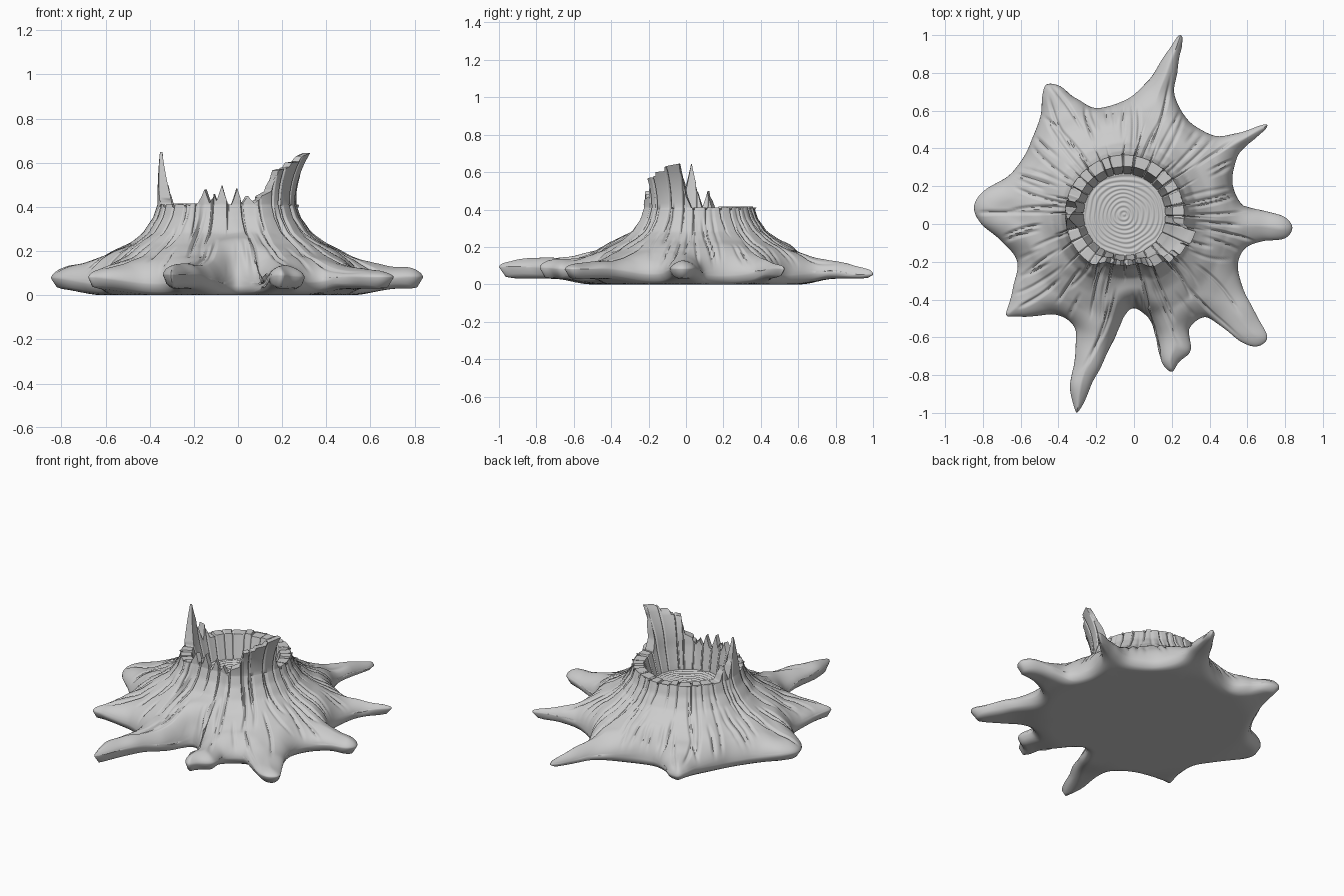
import bpy, bmesh, math, random
from mathutils import Vector, kdtree, noise

if "Cube" in bpy.data.objects:
    bpy.data.objects.remove(bpy.data.objects["Cube"])

random.seed(4)
N = 760                       # columns around the stump
CX, CY = -0.05, 0.05          # centre of the trunk
RIM_R, RIM_Z, FLOOR_R, FLOOR_Z = 0.315, 0.41, 0.215, 0.27

# Root outline seen from above, counter-clockwise
OUTLINE = [(.84, -.02), (.80, .03), (.68, .07), (.57, .11), (.52, .22), (.55, .36), (.64, .45),
    (.705, .52), (.66, .52), (.54, .48), (.43, .465), (.30, .54), (.215, .68), (.23, .82),
    (.26, .97), (.235, 1.0), (.17, .91), (.08, .76), (-.03, .67), (-.20, .615), (-.31, .66),
    (-.39, .73), (-.46, .74), (-.48, .68), (-.50, .55), (-.57, .38), (-.67, .25), (-.80, .17),
    (-.845, .09), (-.81, 0), (-.70, -.09), (-.62, -.20), (-.64, -.35), (-.68, -.48),
    (-.60, -.485), (-.42, -.48), (-.31, -.55), (-.31, -.68), (-.335, -.85), (-.315, -.99),
    (-.28, -.98), (-.21, -.82), (-.11, -.62), (-.02, -.45), (.07, -.49), (.13, -.62),
    (.15, -.74), (.20, -.785), (.24, -.73), (.30, -.67), (.29, -.55), (.38, -.49), (.48, -.56),
    (.62, -.645), (.69, -.63), (.70, -.57), (.62, -.43), (.55, -.25), (.58, -.14),
    (.68, -.09), (.80, -.075)]
# Bark height against distance from the trunk centre
SLOPE = [(.30, .41), (.315, .41), (.335, .35), (.38, .285), (.45, .235), (.55, .18), (.65, .15),
         (.75, .135), (.89, .118), (1.1, .10)]
# Broken rim: tall splinter wall (degrees, height) and spikes (degrees, half width, height)
WALL = [(-66, .41), (-60, .45), (-51, .47), (-48, .565), (-37, .58), (-36, .6), (-27, .605),
        (-26, .63), (-13, .645), (-9, .47), (-4, .41)]
SPIKES = [(184, 12, .65), (166, 6, .5), (-112, 6, .48), (-103, 5, .46), (-95, 7, .5),
          (-80, 6, .485), (-70, 6, .45)]
PLANKS = [math.tau * (i + random.uniform(-.25, .25)) / 28 for i in range(28)]
PLANK_DZ = [random.uniform(-.01, .008) for _ in PLANKS]


def interp(table, x):
    for (a, u), (b, v) in zip(table, table[1:]):
        if x <= b:
            return u + (v - u) * max(0, (x - a) / (b - a))
    return table[-1][1]


def smooth(a, b, x):
    x = min(1, max(0, (x - a) / (b - a)))
    return x * x * (3 - 2 * x)


def angle_gap(a, b, turn=math.tau):
    return (a - b + turn / 2) % turn - turn / 2


def resample(points, count):
    """Smooth closed curve through the points, evenly spaced."""
    fine, m = [], len(points)
    P = [Vector(p) for p in points]
    for i in range(m):
        a, b, c, d = (P[(i + k) % m] for k in (-1, 0, 1, 2))
        for j in range(30):
            t = j / 30
            fine.append(.5 * (2 * b + (c - a) * t + (2*a - 5*b + 4*c - d) * t*t
                              + (3*b - a - 3*c + d) * t**3))
    fine.append(fine[0])
    total = sum((q - p).length for p, q in zip(fine, fine[1:]))
    out, run = [], 0
    for p, q in zip(fine, fine[1:]):
        seg = (q - p).length
        while len(out) < count and len(out) * total / count < run + seg:
            out.append(p.lerp(q, (len(out) * total / count - run) / seg))
        run += seg
    return out


edge = resample(OUTLINE, N)
tree = kdtree.KDTree(3 * N)
for i, p in enumerate(resample(OUTLINE, 3 * N)):
    tree.insert((p.x, p.y, 0), i)
tree.balance()

# Rim angle of every column, smoothed so that columns fan out evenly
ang = [math.atan2(edge[0].y - CY, edge[0].x - CX)]
for p in edge[1:]:
    ang.append(ang[-1] + angle_gap(math.atan2(p.y - CY, p.x - CX), ang[-1]))
off = [a - math.tau * i / N for i, a in enumerate(ang)]
for _ in range(2):
    off = [sum(off[(i + k) % N] for k in range(-22, 23)) / 45 for i in range(N)]
mean = sum(off) / N
theta = [math.tau * i / N + mean + .8 * (o - mean) for i, o in enumerate(off)]

# Bark grooves: angle, start radius, length, depth, sideways drift
GROOVES = [(math.tau * (i + random.uniform(-.3, .3)) / 64, random.uniform(.25, .5),
            random.uniform(.2, .45), random.uniform(.008, .015), random.uniform(-.12, .12))
           for i in range(64)]


def rim_height(a):
    deg = math.degrees(angle_gap(a, 0))
    k = min(range(28), key=lambda i: (a - PLANKS[i]) % math.tau)
    h = max(RIM_Z + PLANK_DZ[k], interp(WALL, deg) if -66 < deg < -4 else 0)
    for s, w, top in SPIKES:
        f = 1 - abs(angle_gap(deg, s, 360)) / w
        if f > 0:
            h = max(h, RIM_Z + (top - RIM_Z) * f ** 1.25)
    return h


def dome(d, w):
    return math.sqrt(max(0, 1 - (1 - min(d / w, 1)) ** 2))


def column(i):
    """Points from underside to cup floor, each with a groove depth."""
    a, e = theta[i], edge[i]
    dirx, diry = math.cos(a), math.sin(a)
    crack = max(0, 1 - min(abs(angle_gap(a, p)) for p in PLANKS) / .022)
    inset = .045 * smooth(32, 18, abs(angle_gap(math.degrees(a), -92, 360)))
    rim, thick = RIM_R - inset, .06 - .6 * inset
    pts = []

    def flat(t):
        x = (CX + rim * dirx) * (1 - t) + e.x * t
        y = (CY + rim * diry) * (1 - t) + e.y * t
        r = math.hypot(x - CX, y - CY)
        mid = .03 + .05 * smooth(.5, .85, r) - .03 * smooth(.6, .9, y) + .01 * smooth(.6, .9, -y)
        return x, y, r, mid, tree.find((x, y, 0))[2]

    for k in range(14):                                   # underside
        x, y, r, mid, d = flat((k / 14) ** .7)
        low = .03 * smooth(.56, .78, r)
        pts.append((x, y, low + (mid - low) * (1 - dome(d, .05)), 0))
    for k in range(46):                                   # bark and roots
        t = .5 - .5 * math.cos(math.pi * (1 - k / 46))
        x, y, r, mid, d = flat(t)
        d = 0 if k == 0 else d
        top = interp(SLOPE, r + inset * smooth(.5, .3, r)) + .035 * smooth(.6, .85, -y)
        z = mid + max(.01, top - mid) * dome(d, .11)
        g = crack * .012 * smooth(.35, 0, t) if t < .35 else 0
        here = math.atan2(y - CY, x - CX)
        for c, s, l, dep, drift in GROOVES:
            if s < r < s + l:
                v = (r - s) / l
                f = 1 - abs(angle_gap(here + drift * v * v, c)) * r / .014
                if f > 0:
                    g = max(g, dep * f * min(1, 6 * v * (1 - v)))
        g *= smooth(0, .05, d)
        bump = noise.noise(Vector((x, y, z)) * 7) * .012 * smooth(0, .3, t)
        pts.append((x, y, z, g - bump))
    H = rim_height(a)
    on_wall = -66 < math.degrees(angle_gap(a, 0)) < -4
    lean, taper = (.07, .45) if on_wall else (-.01, .8)

    def outer(z):
        return rim + lean * max(0, (z - RIM_Z) / .23) ** 2

    for k in range(9):                                    # outer rim wall
        z = RIM_Z + (H - RIM_Z) * k / 8
        r = outer(z)
        pts.append((CX + r * dirx, CY + r * diry, z, crack * .012))
    for k in range(15):                                   # inner cup wall
        z = H + (FLOOR_Z - .01 - H) * k / 14
        if z > RIM_Z:
            r = outer(z) - thick * (1 - taper * min(1, (z - RIM_Z) / .23))
        else:
            r = FLOOR_R + (rim - thick - FLOOR_R) * max(0, (z - FLOOR_Z) / (RIM_Z - FLOOR_Z))
        pts.append((CX + r * dirx, CY + r * diry, z, crack * .008))
    return pts


def loft(name, columns, centre):
    """Join columns into a skin, capped at a centre point on one end."""
    bm = bmesh.new()
    grid = [[bm.verts.new(p[:3]) for p in c] for c in columns]
    tip = bm.verts.new(centre)
    for i, c in enumerate(grid):
        n = grid[(i + 1) % len(grid)]
        bm.faces.new((tip, n[0], c[0]))
        for k in range(len(c) - 1):
            bm.faces.new((c[k], n[k], n[k + 1], c[k + 1]))
    bm.normal_update()
    moves = [(v, v.normal * -p[3]) for c, col in zip(grid, columns) for v, p in zip(c, col)]
    for v, m in moves:
        v.co += m
    mesh = bpy.data.meshes.new(name)
    bm.to_mesh(mesh)
    bm.free()
    ob = bpy.data.objects.new(name, mesh)
    bpy.context.collection.objects.link(ob)
    bpy.ops.object.select_all(action='DESELECT')
    ob.select_set(True)
    bpy.context.view_layer.objects.active = ob
    bpy.ops.object.shade_smooth_by_angle(angle=math.radians(60))


# Stump with roots, broken rim and hollow
loft("stump_body", [column(i) for i in range(N)], (CX, CY, 0))

# Cut wood face with growth rings inside the hollow
face = []
for i in range(120):
    a = -math.tau * i / 120
    col = []
    for k in range(1, 67):
        r = (FLOOR_R + .012) * k / 66
        x, y = r * math.cos(a), r * math.sin(a)
        w = r + .015 * noise.noise(Vector((x * 9, y * 9, 0)))
        col.append((CX + x, CY + y, FLOOR_Z + .0025 * math.cos(w * math.tau / .024), 0))
    face.append(col)
loft("growth_ring_face", face, (CX, CY, FLOOR_Z + .002))
